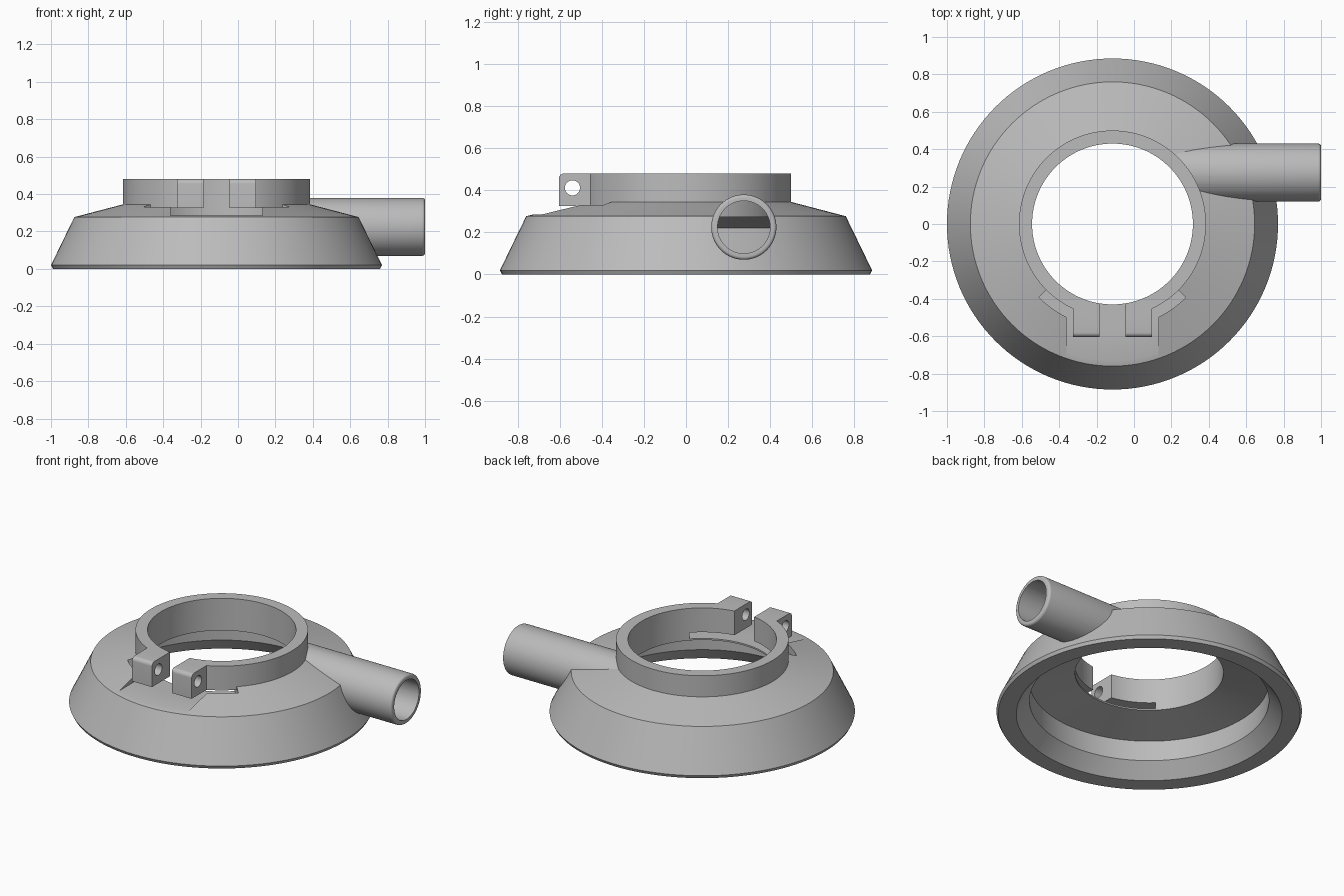
import bpy, bmesh
from math import cos, sin, pi, radians
from mathutils import Matrix, Vector

CX = -0.115            # axis of the ring-shaped body
SEGMENTS = 128

if "Cube" in bpy.data.objects:
    bpy.data.objects.remove(bpy.data.objects["Cube"], do_unlink=True)

grey = bpy.data.materials.new("plain_grey")
grey.use_nodes = True
grey.diffuse_color = (0.5, 0.5, 0.5, 1)
grey.node_tree.nodes["Principled BSDF"].inputs["Base Color"].default_value = (0.5, 0.5, 0.5, 1)


def finish(name, bm):
    bmesh.ops.recalc_face_normals(bm, faces=bm.faces)
    mesh = bpy.data.meshes.new(name)
    bm.to_mesh(mesh)
    bm.free()
    mesh.materials.append(grey)
    obj = bpy.data.objects.new(name, mesh)
    bpy.context.collection.objects.link(obj)
    return obj


def lathe(name, profile, segments=SEGMENTS, matrix=Matrix.Translation((CX, 0, 0))):
    """Solid turned from (radius, height) points that start and end on the axis."""
    bm = bmesh.new()
    verts = [bm.verts.new((r, 0, z)) for r, z in profile]
    edges = [bm.edges.new(pair) for pair in zip(verts, verts[1:])]
    bmesh.ops.spin(bm, geom=verts + edges, cent=(0, 0, 0), axis=(0, 0, 1),
                   angle=2 * pi, steps=segments, use_duplicate=False)
    bmesh.ops.remove_doubles(bm, verts=bm.verts, dist=1e-5)
    bm.transform(matrix)
    return finish(name, bm)


def cylinder(name, radius, low, high, **options):
    return lathe(name, [(0, low), (radius, low), (radius, high), (0, high)], **options)


def prism(name, outline, low, high, axis="z"):
    """Outline pushed along z (outline in x, y) or along x (outline in y, z)."""
    bm = bmesh.new()
    def place(u, v, w):
        return bm.verts.new((u, v, w) if axis == "z" else (w, u, v))
    a = [place(u, v, low) for u, v in outline]
    b = [place(u, v, high) for u, v in outline]
    bm.faces.new(a)
    bm.faces.new(b)
    for i in range(len(a)):
        j = (i + 1) % len(a)
        bm.faces.new((a[i], a[j], b[j], b[i]))
    return finish(name, bm)


def rectangle(x0, x1, y0, y1):
    return [(x0, y0), (x1, y0), (x1, y1), (x0, y1)]


def combine(target, tool, operation):
    """Apply a boolean and discard the tool."""
    mod = target.modifiers.new("join", "BOOLEAN")
    mod.operation, mod.solver, mod.object = operation, "EXACT", tool
    bpy.context.view_layer.update()
    graph = bpy.context.evaluated_depsgraph_get()
    mesh = bpy.data.meshes.new_from_object(target.evaluated_get(graph))
    target.modifiers.clear()
    target.data = mesh
    bpy.data.objects.remove(tool, do_unlink=True)


# Flared skirt and shallow conical roof
body = lathe("dust_shroud", [(0, 0), (0.875, 0), (0.885, 0.02), (0.76, 0.277),
                             (0.5, 0.345), (0, 0.345)])

# Relief pocket under the split part of the collar
sector = [(CX, 0)] + [(CX + 0.555 * sin(t), -0.555 * cos(t))
                      for t in (radians(-45 + 90 * i / 32) for i in range(33))]
combine(body, prism("pocket_arc", sector, 0.285, 0.4), "DIFFERENCE")
combine(body, prism("pocket_front", rectangle(CX - 0.245, CX + 0.245, -0.95, -0.3),
                    0.285, 0.41), "DIFFERENCE")

# Clamp collar
combine(body, cylinder("collar", 0.5, 0.325, 0.48), "UNION")

# Clamp lugs with rounded top front edge
ROUND = 0.025
lug = [(-0.4, 0.325), (-0.605, 0.325)]
lug += [(-0.605 + ROUND * (1 - cos(t)), 0.48 - ROUND * (1 - sin(t)))
        for t in (pi / 2 * i / 6 for i in range(7))]
lug += [(-0.4, 0.48)]
for side in (-1, 1):
    x0, x1 = sorted((CX + side * 0.03, CX + side * 0.21))
    combine(body, prism("clamp_lug", lug, x0, x1, "x"), "UNION")

# Side hose pipe with softened mouth
along_x = Matrix.Translation((0, 0.275, 0.225)) @ Matrix.Rotation(pi / 2, 4, "Y")
mouth = [(0.14 + 0.015 * cos(t), 0.985 + 0.015 * sin(t))
         for t in (pi / 2 * i / 5 for i in range(6))]
pipe = lathe("hose_pipe", [(0, 0.1), (0.155, 0.1)] + mouth + [(0, 1.0)], 64, along_x)
combine(body, pipe, "UNION")

# Hollow underside and through opening
combine(body, lathe("cavity", [(0, -0.1), (0.77, -0.1), (0.77, 0), (0.694, 0.09),
                               (0.694, 0.22), (0.43, 0.275), (0.43, 0.6), (0, 0.6)]),
        "DIFFERENCE")

# Pipe bore, stopping at the collar wall
bore = cylinder("bore", 0.125, 0.05, 1.1, segments=64, matrix=along_x)
combine(bore, cylinder("bore_stop", 0.465, 0.274, 0.7), "DIFFERENCE")
combine(body, bore, "DIFFERENCE")

# Split between the lugs and the bolt hole through them
combine(body, prism("split", rectangle(CX - 0.07, CX + 0.07, -0.7, -0.3), 0.3, 0.6),
        "DIFFERENCE")
bolt = Matrix.Translation((0, -0.54, 0.412)) @ Matrix.Rotation(pi / 2, 4, "Y")
combine(body, cylinder("bolt_hole", 0.036, -0.5, 0.25, segments=32, matrix=bolt),
        "DIFFERENCE")

# One material, smooth curves with crisp edges
body.data.materials.clear()
body.data.materials.append(grey)
for face in body.data.polygons:
    face.material_index = 0
bpy.ops.object.select_all(action="DESELECT")
body.select_set(True)
bpy.context.view_layer.objects.active = body
bpy.ops.object.shade_smooth_by_angle(angle=radians(25))
